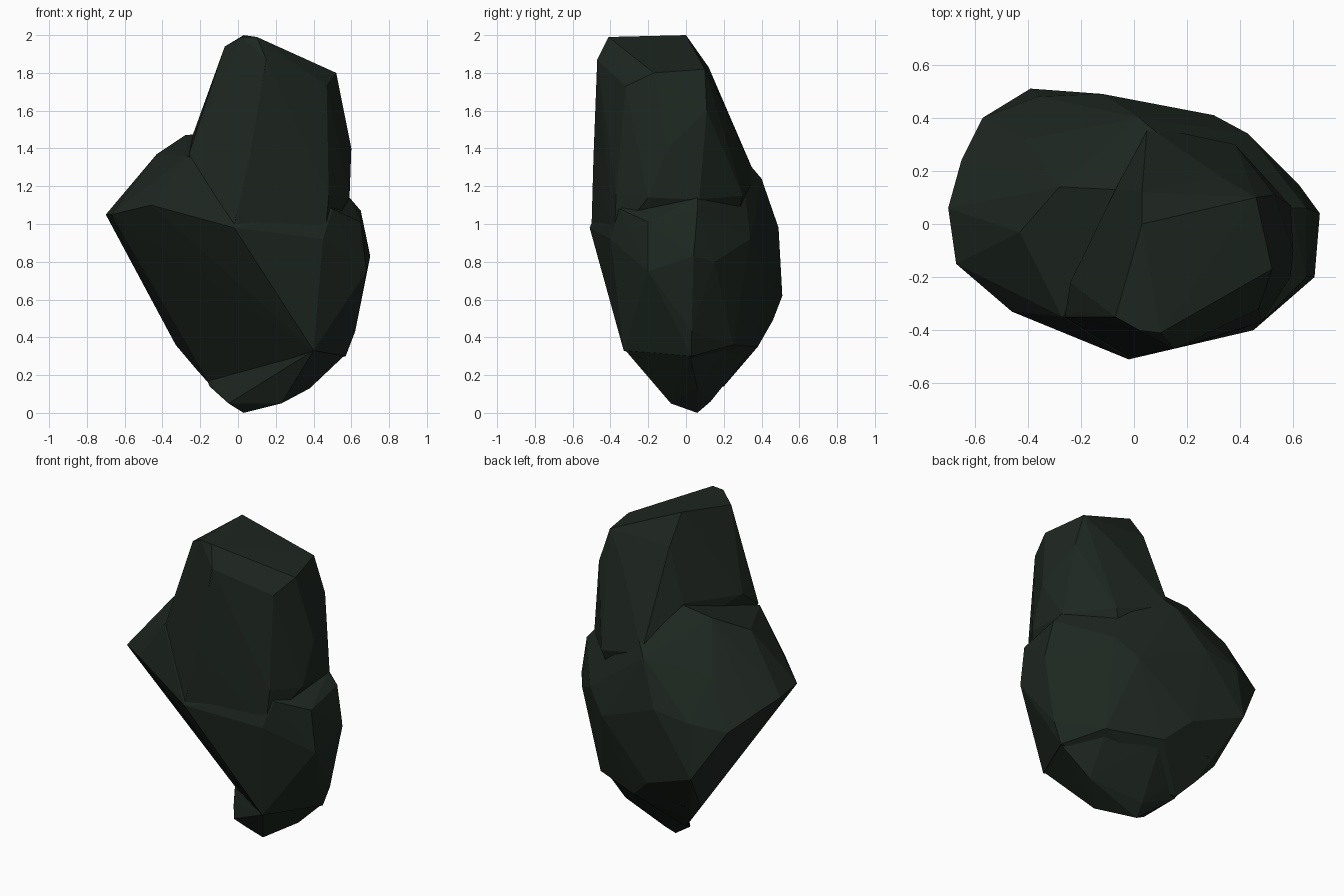
import bpy, bmesh

stone = bpy.data.materials.new("dark_stone")
stone.diffuse_color = (0.013, 0.020, 0.015, 1)


def chunk(name, points):
    """Flat-faced convex chunk of stone spanning the given corners."""
    bm = bmesh.new()
    for p in points:
        bm.verts.new(p)
    bmesh.ops.convex_hull(bm, input=bm.verts)
    loose = [v for v in bm.verts if not v.link_faces]
    bmesh.ops.delete(bm, geom=loose, context='VERTS')
    bmesh.ops.recalc_face_normals(bm, faces=bm.faces)
    me = bpy.data.meshes.new(name)
    bm.to_mesh(me)
    bm.free()
    me.materials.append(stone)
    ob = bpy.data.objects.new(name, me)
    bpy.context.collection.objects.link(ob)
    return ob


# Wide lower body with the big undercut face at front left
body = chunk("rock", [
    (-0.70, 0.06, 1.05), (-0.67, -0.15, 1.05), (-0.46, -0.33, 1.10),
    (-0.02, -0.51, 0.98), (0.40, -0.33, 0.33), (0.22, -0.07, 0.25),
    (-0.33, 0.32, 0.36), (-0.22, 0.27, 0.23), (-0.14, 0.20, 0.14),
    (-0.65, 0.24, 1.00), (-0.57, 0.40, 0.92), (-0.39, 0.51, 0.62),
    (-0.36, 0.48, 0.95), (-0.12, 0.49, 0.98), (0.02, 0.40, 1.24),
    (-0.41, 0.32, 1.20), (-0.43, -0.03, 1.37), (-0.28, 0.14, 1.47),
    (-0.27, -0.35, 1.36), (-0.07, 0.13, 1.49), (0.15, 0.29, 1.37),
    (0.30, 0.41, 0.80), (0.43, 0.34, 0.92), (0.62, 0.15, 0.80),
    (0.70, 0.04, 0.83), (0.68, -0.20, 0.75), (0.65, -0.20, 1.01),
    (0.65, 0.06, 1.07), (0.45, -0.40, 0.92), (0.50, -0.35, 1.08),
    (0.62, 0.03, 0.43), (0.57, 0.03, 0.30), (-0.05, 0.46, 0.49),
    (0.10, 0.38, 0.35), (0.42, 0.25, 0.36), (0.59, 0.06, 1.14)])

# Upper pillar with slanted top, flush with the front of the body
pillar = chunk("upper_pillar", [
    (0.03, 0.00, 2.00), (0.10, -0.41, 1.99), (0.02, -0.40, 1.99),
    (-0.07, -0.35, 1.94), (0.46, 0.10, 1.82), (0.52, -0.17, 1.80),
    (0.15, -0.47, 1.87), (0.47, -0.32, 1.73), (-0.05, -0.04, 1.78),
    (0.03, 0.12, 1.83), (0.32, 0.18, 1.67), (0.53, 0.11, 1.60),
    (-0.22, -0.33, 1.50), (-0.26, -0.35, 1.37), (0.06, -0.49, 1.35),
    (-0.02, -0.50, 0.99), (0.48, -0.37, 1.15), (0.60, -0.10, 1.40),
    (0.59, -0.20, 1.14), (0.59, 0.07, 1.13), (0.46, -0.38, 0.92),
    (-0.24, -0.22, 1.47), (-0.07, 0.13, 1.50), (0.15, 0.29, 1.37),
    (0.38, 0.30, 1.15), (0.05, 0.37, 1.25), (0.30, 0.25, 0.90)])

# Foot jutting out under the undercut
foot = chunk("foot", [
    (0.03, 0.06, 0.00), (-0.05, 0.03, 0.05), (0.23, -0.08, 0.05),
    (-0.10, 0.10, 0.10), (-0.15, 0.18, 0.14),
    (0.22, -0.08, 0.28), (0.40, -0.32, 0.33), (0.38, 0.06, 0.13),
    (0.57, 0.02, 0.31), (0.05, 0.21, 0.20), (0.05, 0.13, 0.06),
    (0.10, 0.37, 0.36), (0.40, 0.23, 0.36), (-0.25, 0.37, 0.37)])

# Fuse the chunks into one rock
bpy.context.view_layer.objects.active = body
for part in (pillar, foot):
    mod = body.modifiers.new("fuse", 'BOOLEAN')
    mod.operation = 'UNION'
    mod.solver = 'EXACT'
    mod.object = part
    bpy.ops.object.modifier_apply(modifier=mod.name)
    bpy.data.objects.remove(part)
